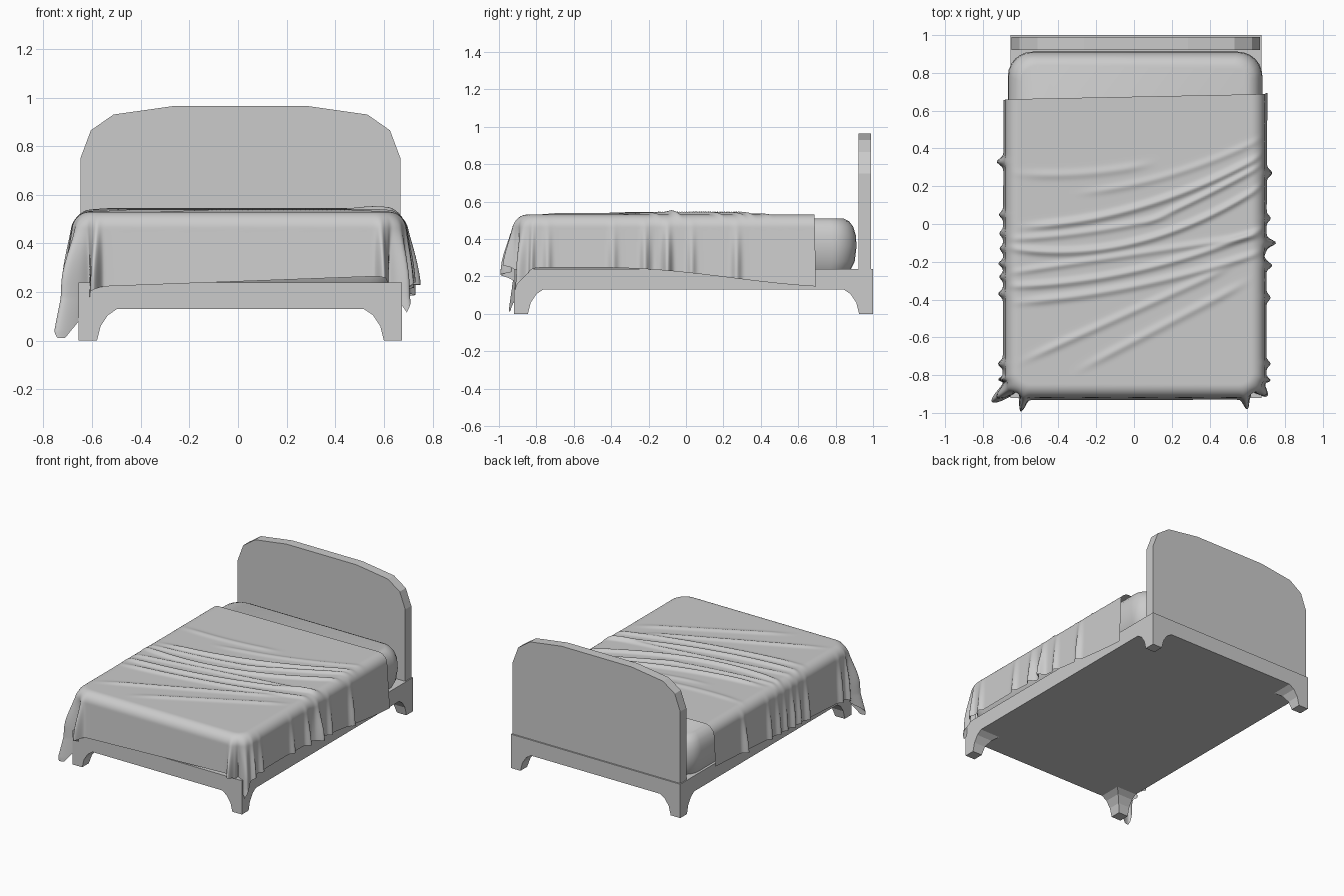
import bpy, bmesh, math

if "Cube" in bpy.data.objects:
    bpy.data.objects.remove(bpy.data.objects["Cube"])

CX = 0.01  # frame is slightly off centre


def make(name, bm, smooth=None):
    bmesh.ops.recalc_face_normals(bm, faces=bm.faces)
    me = bpy.data.meshes.new(name)
    bm.to_mesh(me)
    bm.free()
    ob = bpy.data.objects.new(name, me)
    bpy.context.collection.objects.link(ob)
    if smooth:
        bpy.ops.object.select_all(action='DESELECT')
        ob.select_set(True)
        bpy.context.view_layer.objects.active = ob
        bpy.ops.object.shade_smooth_by_angle(angle=math.radians(smooth))
    return ob


def loft(name, loops, smooth=None):
    """Skin a stack of closed loops and cap both ends."""
    bm = bmesh.new()
    rings = [[bm.verts.new(p) for p in lp] for lp in loops]
    n = len(rings[0])
    for a, b in zip(rings, rings[1:]):
        for i in range(n):
            bm.faces.new((a[i], a[(i + 1) % n], b[(i + 1) % n], b[i]))
    bm.faces.new(rings[0])
    bm.faces.new(rings[-1])
    return make(name, bm, smooth)


def rect(x0, x1, y0, y1, z):
    return [(x0, y0, z), (x1, y0, z), (x1, y1, z), (x0, y1, z)]


def rounded(x0, x1, y0, y1, r, z, n=6):
    pts = []
    for k, (cx, cy) in enumerate([(x1 - r, y1 - r), (x0 + r, y1 - r), (x0 + r, y0 + r), (x1 - r, y0 + r)]):
        for i in range(n + 1):
            a = (k + i / n) * math.pi / 2
            pts.append((cx + r * math.cos(a), cy + r * math.sin(a), z))
    return pts


# Base frame
X0, X1, Y0, Y1 = -0.655, 0.675, -0.92, 1.0
loft("bed_frame", [rect(X0, X1, Y0, Y1, 0.13), rect(X0, X1, Y0, Y1, 0.24)])

# Flared corner legs
for sx, px in (("left", X0), ("right", X1)):
    for sy, py in (("front", Y0), ("back", Y1)):
        dx, dy = (1 if px < 0 else -1), (1 if py < 0 else -1)
        loops = [rect(px, px + dx * s, py, py + dy * s, z)
                 for s, z in ((0.075, 0), (0.09, 0.06), (0.12, 0.105), (0.16, 0.132))]
        loft(f"{sy}_{sx}_leg", loops)

# Headboard with faceted arch
half = [(0.658, 0.24), (0.658, 0.75), (0.615, 0.865), (0.522, 0.93), (0.275, 0.965)]
prof = [(CX + x, z) for x, z in half] + [(CX - x, z) for x, z in reversed(half)]
loft("headboard", [[(x, y, z) for x, z in prof] for y in (0.922, 0.99)])

# Mattress with bulging sides
levels = [(0.03, 0.24), (0.01, 0.28), (0, 0.36), (0.004, 0.42), (0.018, 0.465), (0.04, 0.495), (0.07, 0.51)]
loft("mattress", [rounded(-0.668 + i, 0.68 - i, -0.895 + i, 0.912 - i, 0.13 - i * 0.6, z)
                  for i, z in levels], 50)

# Blanket: flat cloth wrapped over a rounded edge, with wrinkles and hanging folds
CL, CR, CF = -0.55, 0.56, -0.79   # core rectangle the cloth bends around
RC, RB, TOP = 0.06, 0.07, 0.53

# hanging folds: (arc position from corner, width, amount); negative runs up the side
FOLDS = {
    -1: [(-1.12, .022, .035), (-.84, .02, .022), (-.74, .02, .02), (-.66, .018, .018), (-.58, .018, .025),
         (-.51, .018, .02), (-.42, .02, .025), (-.05, .02, .025), (.06, .025, .025),
         (.19, .055, .075), (.40, .035, .065), (.30, .03, -.03)],
    1: [(-1.06, .022, .028), (-.82, .02, .022), (-.69, .022, .05), (-.57, .02, .03), (-.62, .02, -.01),
        (-.40, .022, .022), (-.05, .02, .022), (.07, .03, .025),
        (.20, .05, .04), (.41, .035, .055), (.30, .03, -.03)],
}
# top wrinkles: (y at centre, slope, curve, x start, x end, width, height)
WRINKLES = [(.30, .18, .2, -.65, .1, .022, .007), (.21, .22, .2, -.3, .7, .02, .007),
            (.08, .28, .2, -.6, .7, .02, .016), (.0, .2, .12, -.7, .2, .018, .010),
            (-.02, .42, .1, .05, .7, .018, .014), (-.10, .24, .3, -.7, .7, .019, .016),
            (-.16, .15, .0, -.7, .7, .018, .010), (-.25, .22, .15, -.7, .75, .019, .014),
            (-.33, .2, .1, -.65, .7, .02, .012), (-.46, .45, .0, -.6, .5, .022, .010),
            (-.62, .52, .0, -.3, .6, .024, .009)]


def step(a, b, x):
    t = min(1, max(0, (x - a) / (b - a)))
    return t * t * (3 - 2 * t)


def drape(x, y):
    nx, ny = min(max(x, CL), CR), max(y, CF)
    ox, oy = x - nx, y - ny
    dist = math.hypot(ox, oy)
    side = -1 if x < CX else 1
    d = max(0, dist - RC)
    # rounded edge, then nearly vertical fall
    quarter = RB * math.pi / 2
    if d < quarter:
        out, down = RB * math.sin(d / RB), RB * (1 - math.cos(d / RB))
    else:
        out, down = RB + 0.05 * (d - quarter), RB + (d - quarter) * 0.98
    out += min(dist, RC)
    # folds follow a coordinate that runs down the side and round the corner
    if dist > 0:
        corner = CL if side < 0 else CR
        if y >= CF:
            s = CF - y
        else:
            s = 0.3 * math.atan2(-oy, abs(ox)) + (abs(x - corner) if ox == 0 else 0)
        fold = sum(a * math.exp(-((s - c) / w) ** 2) for c, w, a in FOLDS[side])
        out += fold * step(0.02, 0.34, d) * max(1, min(1.35, d / 0.4))
        ux, uy = ox / dist, oy / dist
    else:
        ux = uy = 0
    z = TOP - down
    flat = 1 - step(0.0, 0.12, d)
    if flat > 0:
        for y0, m, c, xa, xb, w, h in WRINKLES:
            e = y - (y0 + m * x + c * x * x)
            if abs(e) < 4 * w:
                fade = step(xa - .05, xa + .2, x) * (1 - step(xb - .15, xb + .05, x))
                z += flat * fade * h * math.exp(-(e / w) ** 2)
    return nx + ux * out, ny + uy * out, max(0.012, z)


NU, NV = 220, 210
bm = bmesh.new()
rows = []
for j in range(NV + 1):
    v = j / NV
    left = -0.94 - 0.10 * v
    right = 1.05 - 0.11 * v - 0.04 * math.sin(math.pi * v) ** 2
    row = []
    for i in range(NU + 1):
        u = i / NU
        y = (0.655 + 0.04 * u) * (1 - v) + (-1.22 + 0.075 * u) * v
        row.append(bm.verts.new(drape(left + (right - left) * u, y)))
    rows.append(row)
for a, b in zip(rows, rows[1:]):
    for i in range(NU):
        bm.faces.new((a[i], b[i], b[i + 1], a[i + 1]))
make("blanket", bm, 80)
